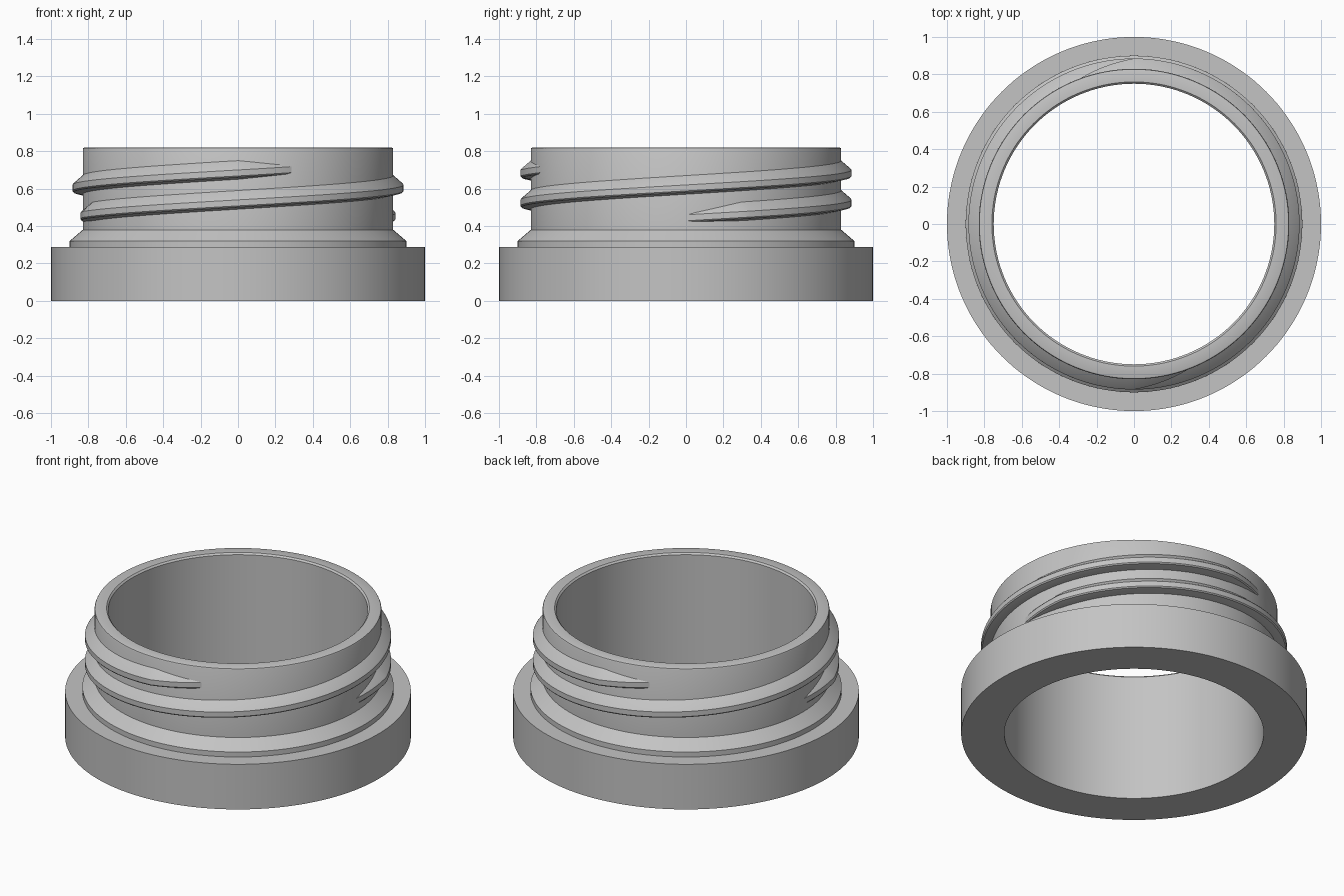
import bpy, bmesh, math

if "Cube" in bpy.data.objects:
    bpy.data.objects.remove(bpy.data.objects["Cube"], do_unlink=True)

grey = bpy.data.materials.new("plain_grey")
grey.use_nodes = True
colour = (0.55, 0.55, 0.55, 1)
grey.diffuse_color = colour
grey.node_tree.nodes["Principled BSDF"].inputs["Base Color"].default_value = colour


def skin(name, rings, closed):
    """Join rings of points into a solid, capping the ends of an open run."""
    bm = bmesh.new()
    loops = [[bm.verts.new(p) for p in ring] for ring in rings]
    n = len(loops[0])
    for i in range(len(loops) if closed else len(loops) - 1):
        a, b = loops[i], loops[(i + 1) % len(loops)]
        for j in range(n):
            k = (j + 1) % n
            bm.faces.new((a[j], b[j], b[k], a[k]))
    if not closed:
        bm.faces.new(loops[0])
        bm.faces.new(loops[-1])
    bmesh.ops.recalc_face_normals(bm, faces=bm.faces)
    mesh = bpy.data.meshes.new(name)
    bm.to_mesh(mesh)
    bm.free()
    obj = bpy.data.objects.new(name, mesh)
    bpy.context.collection.objects.link(obj)
    mesh.materials.append(grey)
    bpy.ops.object.select_all(action='DESELECT')
    obj.select_set(True)
    bpy.context.view_layer.objects.active = obj
    bpy.ops.object.shade_smooth_by_angle(angle=math.radians(25))
    return obj


def place(r, z, angle):
    return (r * math.cos(angle), r * math.sin(angle), z)


# Neck and flange: one turned profile with an open bore
INNER, NECK, TOP = 0.75, 0.83, 0.82
profile = [(INNER, 0), (1, 0), (1, 0.288), (0.9, 0.288), (0.9, 0.32),
           (NECK, 0.38), (NECK, TOP - 0.01), (NECK - 0.003, TOP - 0.003),
           (NECK - 0.01, TOP), (INNER + 0.01, TOP), (INNER, TOP - 0.01)]
SEGMENTS = 144
skin("neck_and_flange",
     [[place(r, z, math.tau * i / SEGMENTS) for r, z in profile]
      for i in range(SEGMENTS)], True)

# Two-start screw thread: the section sinks into the wall at both ends
DEPTH, PITCH, START_Z = 0.055, 0.32, 0.41
FIRST, LAST, FADE, STEPS = 0, 291, 21, 140
section = [(-0.07, 0), (0, 0), (DEPTH - 0.006, 0.011), (DEPTH, 0.018),
           (DEPTH, 0.05), (DEPTH - 0.006, 0.058), (0, 0.1), (-0.07, 0.1)]


def thread_rings(turn):
    rings = []
    for i in range(STEPS + 1):
        deg = FIRST + (LAST - FIRST) * i / STEPS
        fade = min(1, (deg - FIRST) / FADE, (LAST - deg) / FADE)
        sink = (DEPTH + 0.002) * (1 - fade)
        base = START_Z + PITCH * deg / 360
        # keep the buried foot inside the wall
        rings.append([place(max(NECK + r - sink, INNER + 0.01), base + z,
                            math.radians(deg) + turn) for r, z in section])
    return rings


for label, turn in (("first", 0), ("second", math.pi)):
    skin(label + "_thread", thread_rings(turn), False)
